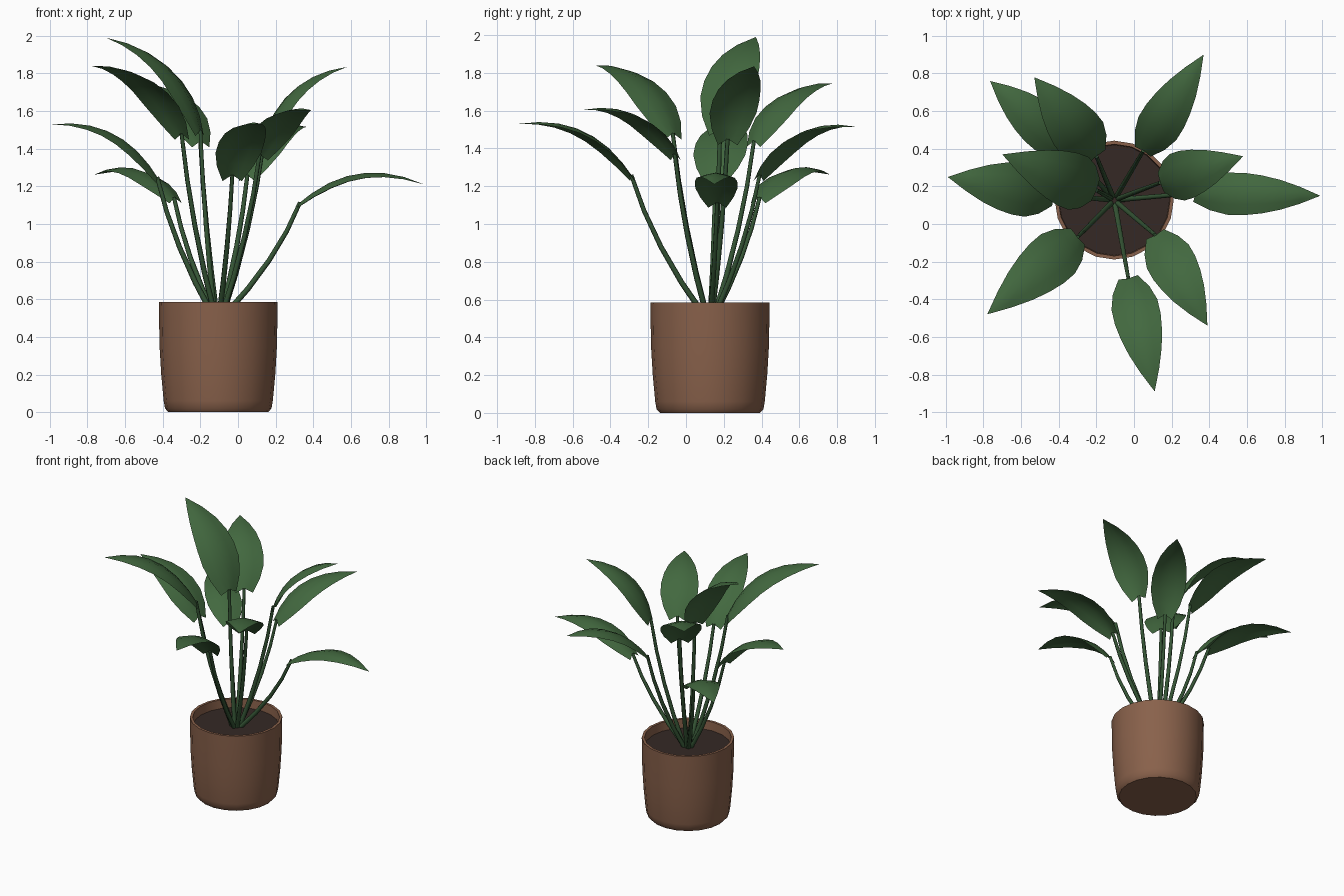
import bpy, bmesh, math
from mathutils import Vector

if "Cube" in bpy.data.objects:
    bpy.data.objects.remove(bpy.data.objects["Cube"])

CENTRE = Vector((-0.105, 0.127, 0.0))
SOIL_Z = 0.52


def material(name, rgb):
    m = bpy.data.materials.new(name)
    m.diffuse_color = (*rgb, 1)
    m.use_nodes = True
    m.node_tree.nodes["Principled BSDF"].inputs["Base Color"].default_value = m.diffuse_color
    return m


LEAF = material("leaf_green", (0.055, 0.14, 0.05))
STEM = material("stem_green", (0.035, 0.09, 0.035))
CLAY = material("clay", (0.25, 0.12, 0.07))
SOIL = material("soil", (0.035, 0.022, 0.018))


def finish(name, bm, mat, angle=40):
    me = bpy.data.meshes.new(name)
    bm.to_mesh(me)
    bm.free()
    me.materials.append(mat)
    ob = bpy.data.objects.new(name, me)
    bpy.context.collection.objects.link(ob)
    bpy.ops.object.select_all(action='DESELECT')
    ob.select_set(True)
    bpy.context.view_layer.objects.active = ob
    bpy.ops.object.shade_smooth_by_angle(angle=math.radians(angle))
    return ob


def lathe(name, profile, mat, sides=20):
    """Revolve an (r, z) profile around the pot axis, closing both ends."""
    bm = bmesh.new()
    rings = []
    for r, z in profile:
        rings.append([bm.verts.new(CENTRE + Vector((r * math.cos(a), r * math.sin(a), z)))
                      for a in (2 * math.pi * i / sides for i in range(sides))])
    for lo, hi in zip(rings, rings[1:]):
        for i in range(sides):
            j = (i + 1) % sides
            bm.faces.new((lo[i], lo[j], hi[j], hi[i]))
    bm.faces.new(rings[0][::-1])
    bm.faces.new(rings[-1])
    return finish(name, bm, mat)


def bezier(a, c, b, t):
    return a * (1 - t) ** 2 + c * 2 * t * (1 - t) + b * t * t


def stem(name, base, sides=6, steps=4):
    """Tapered tube bowing outwards from the soil to the leaf base."""
    out = Vector((base.x - CENTRE.x, base.y - CENTRE.y, 0))
    start = CENTRE + Vector((0, 0, SOIL_Z - 0.02)) + out.normalized() * 0.02
    ctrl = (start + base) / 2 + out * 0.2
    bm = bmesh.new()
    rings = []
    for k in range(steps + 1):
        t = k / steps
        p = bezier(start, ctrl, base, t)
        tan = ((ctrl - start) * (1 - t) + (base - ctrl) * t).normalized()
        u = tan.cross(Vector((-out.y, out.x, 0))).normalized()
        v = tan.cross(u)
        r = 0.016 - 0.005 * t
        rings.append([bm.verts.new(p + (u * math.cos(a) + v * math.sin(a)) * r)
                      for a in (2 * math.pi * i / sides for i in range(sides))])
    for lo, hi in zip(rings, rings[1:]):
        for i in range(sides):
            j = (i + 1) % sides
            bm.faces.new((lo[i], lo[j], hi[j], hi[i]))
    bm.faces.new(rings[0][::-1])
    bm.faces.new(rings[-1])
    bmesh.ops.recalc_face_normals(bm, faces=bm.faces)
    finish(name, bm, STEM, 70)


# half-width along the blade: (position, fraction of full half-width)
BLADE = [(0, .42), (.1, .8), (.25, 1), (.4, 1), (.55, .9), (.7, .71), (.85, .41)]


def leaf(name, base, tip, half):
    """Arched blade, folded slightly down on both sides of the midrib."""
    chord = tip - base
    side = Vector((0, 0, 1)).cross(chord).normalized()
    up = chord.cross(side).normalized()
    ctrl = (base + tip) / 2 + up * chord.length * 0.32
    bm = bmesh.new()
    rows = []
    for t, w in BLADE:
        p = bezier(base, ctrl, tip, t)
        tan = ((ctrl - base) * (1 - t) + (tip - ctrl) * t).normalized()
        n = tan.cross(side)
        row = []
        for s in (-1, -.5, 0, .5, 1):
            q = p + side * (s * w * half) - n * (0.03 * w * abs(s) ** 1.3)
            if t == 0:
                q -= tan * 0.03 * abs(s)      # small lobes behind the stem joint
            row.append(bm.verts.new(q))
        rows.append(row)
    for a, b in zip(rows, rows[1:]):
        for i in range(4):
            bm.faces.new((a[i], b[i], b[i + 1], a[i + 1]))
    end = bm.verts.new(tip)
    for i in range(4):
        bm.faces.new((rows[-1][i], end, rows[-1][i + 1]))
    bmesh.ops.recalc_face_normals(bm, faces=bm.faces)
    if sum((f.normal.dot(up) for f in bm.faces)) < 0:
        bmesh.ops.reverse_faces(bm, faces=bm.faces)
    finish(name, bm, LEAF, 50)


# pot with rounded foot and open rim
lathe("pot", [(.265, 0), (.283, .02), (.29, .06), (.303, .2), (.312, .35), (.316, .585),
              (.297, .585), (.293, SOIL_Z - 0.02)], CLAY)
# soil disc
lathe("soil", [(.294, SOIL_Z - 0.015), (.294, SOIL_Z)], SOIL)

# leaves: base point, tip point, half-width
LEAVES = [
    ((.33, .165, 1.115), (.99, .15, 1.21), .112),
    ((.14, .22, 1.45), (.58, .36, 1.835), .13),
    ((.05, .39, 1.26), (.37, .90, 1.515), .118),
    ((-.03, -.29, 1.26), (.11, -.89, 1.53), .125),
    ((.115, -.06, 1.37), (.39, -.54, 1.605), .128),
    ((-.30, -.07, 1.48), (-.78, -.48, 1.84), .138),
    ((-.43, .155, 1.25), (-.99, .25, 1.53), .14),
    ((-.20, .18, 1.50), (-.70, .37, 1.99), .15),
    ((-.34, .39, 1.14), (-.765, .76, 1.262), .12),
    ((-.20, .36, 1.44), (-.53, .78, 1.745), .14),
]
for i, (base, tip, half) in enumerate(LEAVES, 1):
    stem(f"stem_{i}", Vector(base))
    leaf(f"leaf_{i}", Vector(base), Vector(tip), half)
